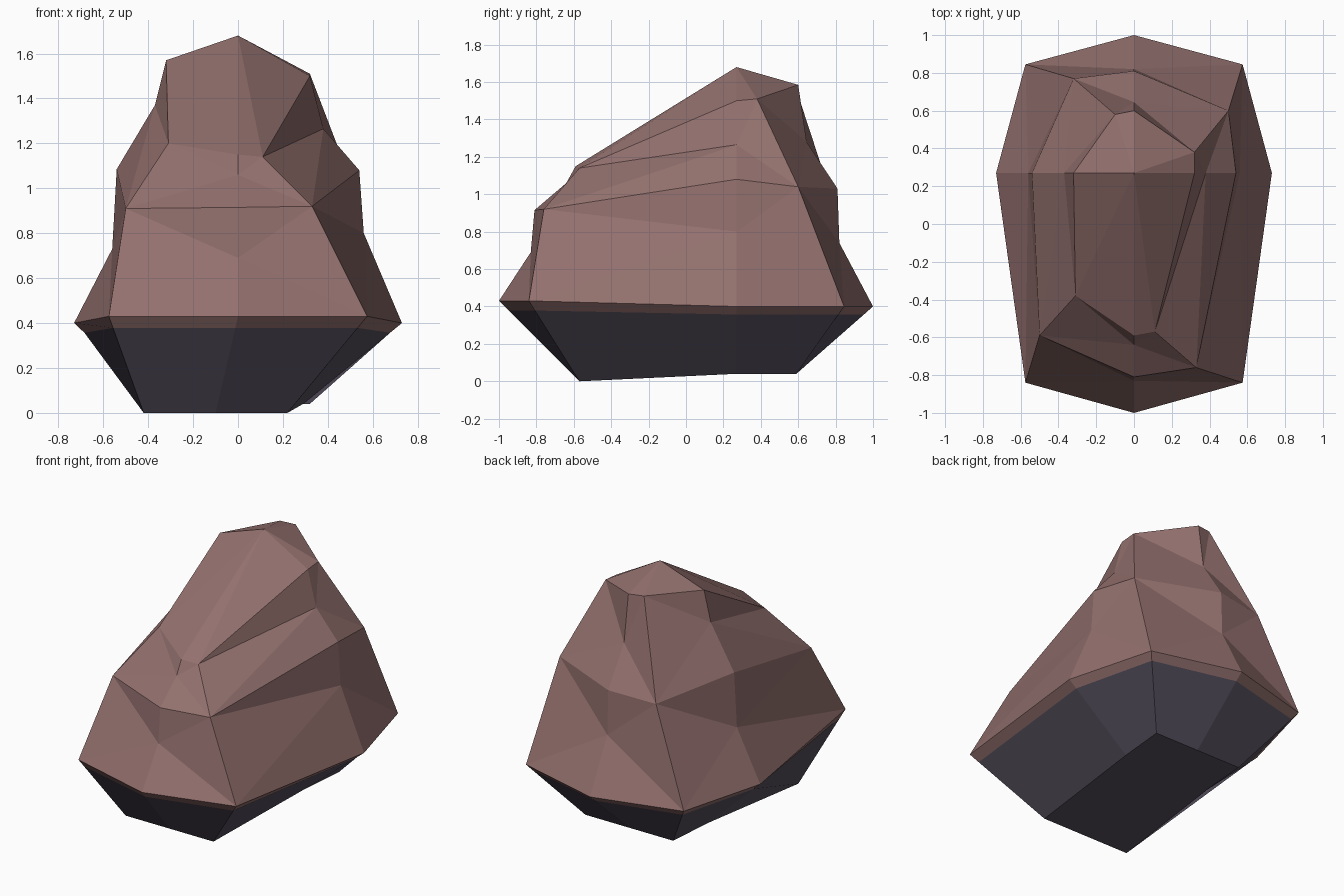
import bpy, bmesh
from mathutils import Vector

if "Cube" in bpy.data.objects:
    bpy.data.objects.remove(bpy.data.objects["Cube"])

RIDGE = 0.27  # y of the plane holding the left and right profiles


def material(name, rgb):
    m = bpy.data.materials.new(name)
    m.diffuse_color = (*rgb, 1)
    m.use_nodes = True
    m.node_tree.nodes["Principled BSDF"].inputs["Base Color"].default_value = m.diffuse_color
    return m


brown = material("warm brown stone", (0.29, 0.163, 0.155))
dark = material("dark damp stone", (0.095, 0.082, 0.115))

# Side profiles from belt to crown, as (offset, height) in their own plane
front = [Vector((0, y, z)) for y, z in
         [(-1, .43), (-.83, .69), (-.81, .915), (-.64, 1.06), (-.59, 1.15)]]
right = [Vector((x, RIDGE, z)) for x, z in
         [(.73, .40), (.56, .80), (.54, 1.08), (.38, 1.265), (.32, 1.50)]]
back = [Vector((0, y, z)) for y, z in
        [(1, .40), (.82, .74), (.81, 1.03), (.645, 1.28), (.60, 1.585)]]
left = [Vector((x, RIDGE, z)) for x, z in
        [(-.73, .40), (-.56, .73), (-.54, 1.085), (-.37, 1.37), (-.32, 1.57)]]

# Corner ridges: belt, shoulder, crown
front_right = [Vector(p) for p in [(.575, -.84, .43), (.33, -.76, .92), (.11, -.57, 1.14)]]
back_right = [Vector(p) for p in [(.575, .845, .40), (.50, .60, 1.04), (.32, .38, 1.51)]]
back_left = [Vector(p) for p in [(-.575, .845, .40), (-.32, .77, 1.01), (-.10, .58, 1.59)]]
front_left = [Vector(p) for p in [(-.575, -.84, .43), (-.50, -.59, .91), (-.31, -.38, 1.20)]]

mids = [front, right, back, left]
corners = [front_right, back_right, back_left, front_left]
belt = [c[0] for pair in zip(mids, corners) for c in pair]
foot = [Vector(p) for p in [(-.10, -.57, 0), (.22, -.57, 0), (.29, RIDGE, .04), (.32, .59, .04),
                            (0, .59, .04), (-.32, .59, .04), (-.345, RIDGE, .04), (-.42, -.57, 0)]]
seam = [b.lerp(f, 0.12) for b, f in zip(belt, foot)]
apex = Vector((0, RIDGE, 1.68))

bm = bmesh.new()
verts = {}


def face(*points, mat=0):
    """Flat face from points, sharing vertices at equal positions."""
    vs = []
    for p in points:
        key = tuple(round(c, 4) for c in p)
        if key not in verts:
            verts[key] = bm.verts.new(p)
        vs.append(verts[key])
    bm.faces.new(vs).material_index = mat


# Upper rock: every half side runs between a corner ridge and a side profile
for i in range(4):
    c = corners[i]
    for m in (mids[i], mids[(i + 1) % 4]):
        face(c[0], m[0], m[1])
        face(c[0], m[1], c[1])
        face(c[1], m[1], m[2])
        face(c[1], m[2], m[3])
        face(c[1], m[3], c[2])
        face(c[2], m[3], m[4])
        face(c[2], m[4], apex)

# Underside: thin brown lip, dark taper and dark base
for i in range(8):
    j = (i + 1) % 8
    face(belt[i], belt[j], seam[j], seam[i])
    face(seam[i], seam[j], foot[j], foot[i], mat=1)
face(foot[0], foot[1], foot[2], foot[6], foot[7], mat=1)
face(*foot[2:7], mat=1)

bmesh.ops.recalc_face_normals(bm, faces=bm.faces)
mesh = bpy.data.meshes.new("boulder")
bm.to_mesh(mesh)
bm.free()
mesh.materials.append(brown)
mesh.materials.append(dark)
bpy.context.collection.objects.link(bpy.data.objects.new("boulder", mesh))
